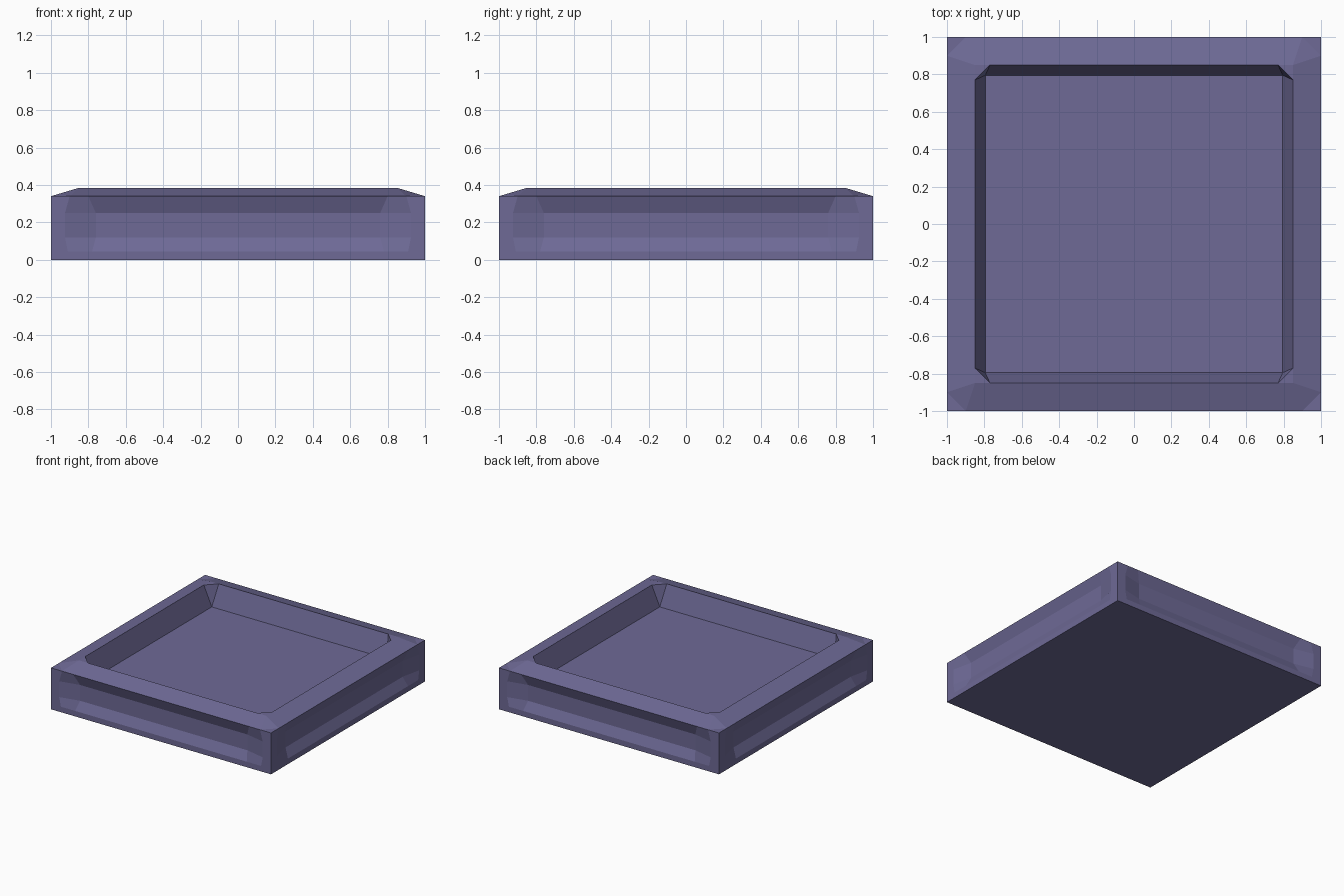
import bpy, bmesh, math
from mathutils import Matrix

if "Cube" in bpy.data.objects:
    bpy.data.objects.remove(bpy.data.objects["Cube"])

mat = bpy.data.materials.new("dusty purple")
mat.diffuse_color = (0.156, 0.144, 0.305, 1)
mat.use_nodes = True
mat.node_tree.nodes["Principled BSDF"].inputs["Base Color"].default_value = mat.diffuse_color

D = 0.036      # depth of the side recess
FLOOR = 0.21
# rows of one side, bottom to top: z, half widths (outer to inner), recess depth
ROWS = [
    (0.00, (1, 0.91, 0.78), 0),
    (0.045, (1, 0.91, 0.78), 0),
    (0.12, (1, 0.925, 0.76), D),
    (0.25, (1, 0.925, 0.76), D),
    (0.34, (1, 0.90, 0.80), 0),
]


def add_side(bm, rot):
    def v(x, y, z):
        return bm.verts.new(rot @ Matrix.Translation((x, y, z)).translation)

    # recessed outer wall as a small grid
    grid = []
    for z, (a, b, c), d in ROWS:
        grid.append([v(x, -1 + (d if abs(x) == c else 0), z)
                     for x in (-a, -b, -c, c, b, a)])
    for lo, hi in zip(grid, grid[1:]):
        for i in range(5):
            bm.faces.new((lo[i], lo[i + 1], hi[i + 1], hi[i]))

    # sloping rim
    top = grid[-1]
    rl, rr = v(-0.85, -0.85, 0.385), v(0.85, -0.85, 0.385)
    ml, mr = v(-0.77, -0.85, 0.385), v(0.77, -0.85, 0.385)
    bm.faces.new((top[1], top[2], ml, rl))
    bm.faces.new((top[2], top[3], mr, ml))
    bm.faces.new((top[3], top[4], rr, mr))

    # rim corner
    side = v(1, -0.90, 0.34)
    bm.faces.new((top[4], side, rr))
    bm.faces.new((top[4], top[5], side))

    # inner wall with a chamfered corner
    fl, fr = v(-0.795, -0.795, FLOOR), v(0.795, -0.795, FLOOR)
    bm.faces.new((ml, mr, fr, fl))
    near = v(0.85, -0.77, 0.385)
    bm.faces.new((mr, near, fr))
    bm.faces.new((mr, rr, near))


bm = bmesh.new()
for k in range(4):
    add_side(bm, Matrix.Rotation(k * math.pi / 2, 4, 'Z'))
bmesh.ops.remove_doubles(bm, verts=bm.verts, dist=0.001)

# tray floor and underside close the remaining openings
bmesh.ops.holes_fill(bm, edges=[e for e in bm.edges if e.is_boundary], sides=0)
bmesh.ops.recalc_face_normals(bm, faces=bm.faces)

mesh = bpy.data.meshes.new("square_tray")
bm.to_mesh(mesh)
bm.free()
mesh.materials.append(mat)
tray = bpy.data.objects.new("square_tray", mesh)
bpy.context.collection.objects.link(tray)
